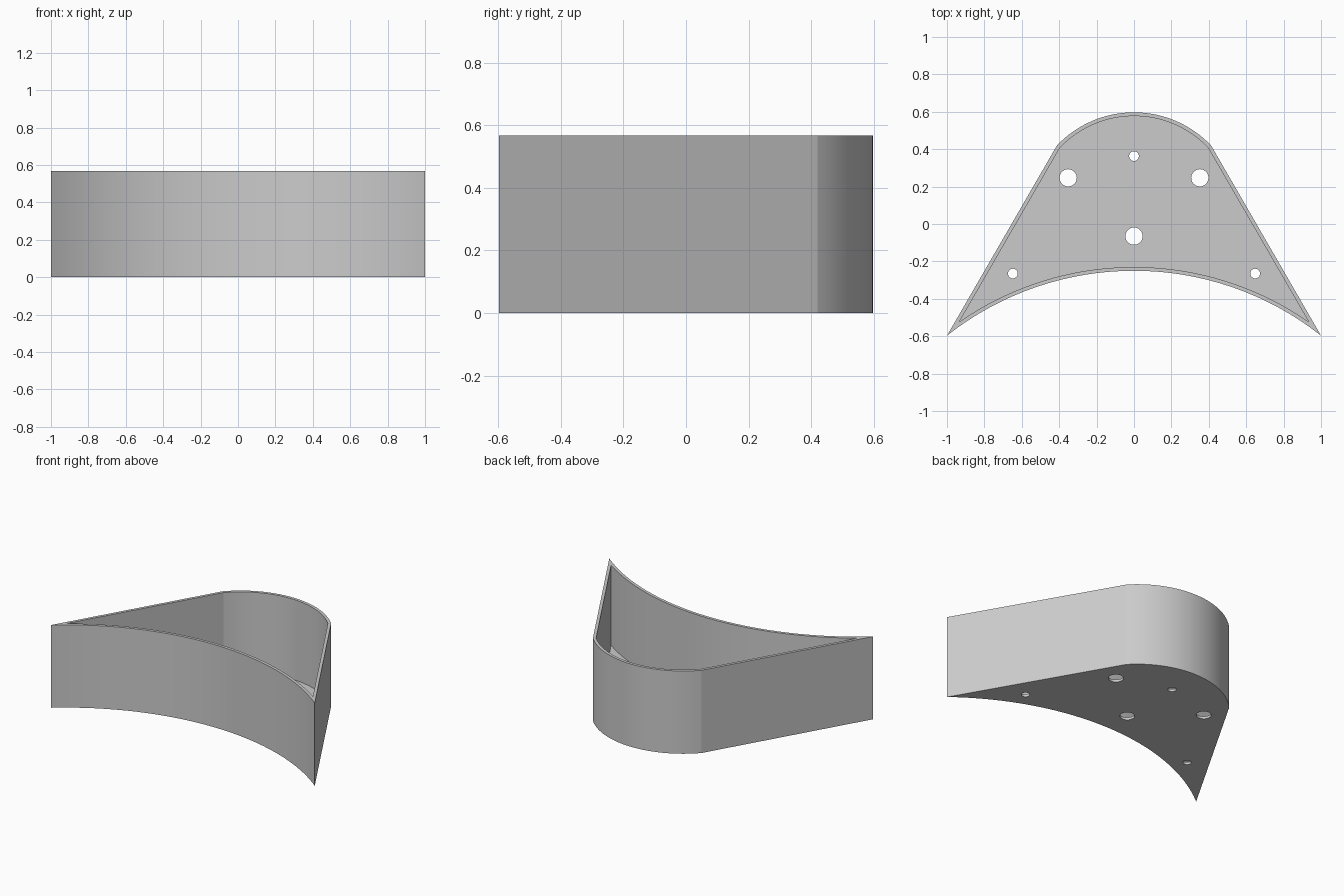
import bpy, bmesh, math
from mathutils import Vector

cube = bpy.data.objects.get("Cube")
if cube:
    bpy.data.objects.remove(cube, do_unlink=True)

HEIGHT, WALL, FLOOR = 0.567, 0.02, 0.017
TIP = Vector((1.0, -0.597))         # pointed front corner
SHOULDER = Vector((0.412, 0.42))    # where the straight side meets the back arc
FRONT_MID, BACK_MID = -0.25, 0.597

grey = bpy.data.materials.new("plain grey")
grey.use_nodes = True
grey.diffuse_color = (0.6, 0.6, 0.6, 1)
grey.node_tree.nodes["Principled BSDF"].inputs["Base Color"].default_value = (0.6, 0.6, 0.6, 1)


def arc_radius(end, mid_y):
    sag = abs(mid_y - end.y)
    return (end.x ** 2 + sag ** 2) / (2 * sag)


def meet(start, direction, centre_y, radius, pick):
    """Point where a side line crosses a circle centred on x = 0."""
    rel = start - Vector((0, centre_y))
    b = rel.dot(direction)
    root = math.sqrt(b * b - rel.length_squared + radius ** 2)
    return start + direction * (-b + pick * root)


def arc(end, centre_y, radius, steps):
    """Points from +x end to -x end over the top of a circle."""
    half = math.atan2(end.x, end.y - centre_y)
    angles = [half * (1 - 2 * i / steps) for i in range(steps + 1)]
    return [(radius * math.sin(a), centre_y + radius * math.cos(a)) for a in angles]


def outline(inset):
    """Tray outline, moved inward by inset."""
    front_r, back_r = arc_radius(TIP, FRONT_MID), arc_radius(SHOULDER, BACK_MID)
    front_c, back_c = FRONT_MID - front_r, BACK_MID - back_r
    side = (SHOULDER - TIP).normalized()
    start = TIP + Vector((-side.y, side.x)) * inset
    tip = meet(start, side, front_c, front_r + inset, 1)
    shoulder = meet(start, side, back_c, back_r - inset, 1)
    # the front circle is crossed twice; keep the crossing nearest the tip
    other = meet(start, side, front_c, front_r + inset, -1)
    if (other - TIP).length < (tip - TIP).length:
        tip = other
    back = arc(shoulder, back_c, back_r - inset, 32)
    front = arc(tip, front_c, front_r + inset, 32)
    return back + front[::-1]


def circle(x, y, r, steps=32):
    turn = 2 * math.pi / steps
    return [(x + r * math.cos(i * turn), y + r * math.sin(i * turn)) for i in range(steps)]


def prisms(name, loops, z0, z1):
    """One object made of upright prisms."""
    bm = bmesh.new()
    for loop in loops:
        low = [bm.verts.new((x, y, z0)) for x, y in loop]
        high = [bm.verts.new((x, y, z1)) for x, y in loop]
        bm.faces.new(low[::-1])
        bm.faces.new(high)
        for i in range(len(loop)):
            j = (i + 1) % len(loop)
            bm.faces.new((low[i], low[j], high[j], high[i]))
    bmesh.ops.recalc_face_normals(bm, faces=bm.faces)
    mesh = bpy.data.meshes.new(name)
    bm.to_mesh(mesh)
    bm.free()
    mesh.materials.append(grey)
    obj = bpy.data.objects.new(name, mesh)
    bpy.context.collection.objects.link(obj)
    return obj


# Solid body, then the hollow and the floor holes
tray = prisms("tray", [outline(0)], 0, HEIGHT)
hollow = prisms("hollow_cutter", [outline(WALL)], FLOOR, HEIGHT + 0.1)
BIG, SMALL = 0.046, 0.026
holes = [circle(0, -0.065, BIG), circle(0, 0.363, SMALL)]
for s in (-1, 1):
    holes += [circle(s * 0.352, 0.247, BIG), circle(s * 0.648, -0.265, SMALL)]
drill = prisms("hole_cutter", holes, -0.1, 0.1)

bpy.ops.object.select_all(action='DESELECT')
tray.select_set(True)
bpy.context.view_layer.objects.active = tray
for cutter in (hollow, drill):
    cutter.hide_render = True
    mod = tray.modifiers.new("cut", 'BOOLEAN')
    mod.operation = 'DIFFERENCE'
    mod.solver = 'EXACT'
    mod.object = cutter
    bpy.ops.object.modifier_apply(modifier=mod.name)
    bpy.data.objects.remove(cutter, do_unlink=True)

# Smooth arcs, crisp corners (the hole walls need the wider angle)
bpy.ops.object.shade_smooth_by_angle(angle=math.radians(12))
